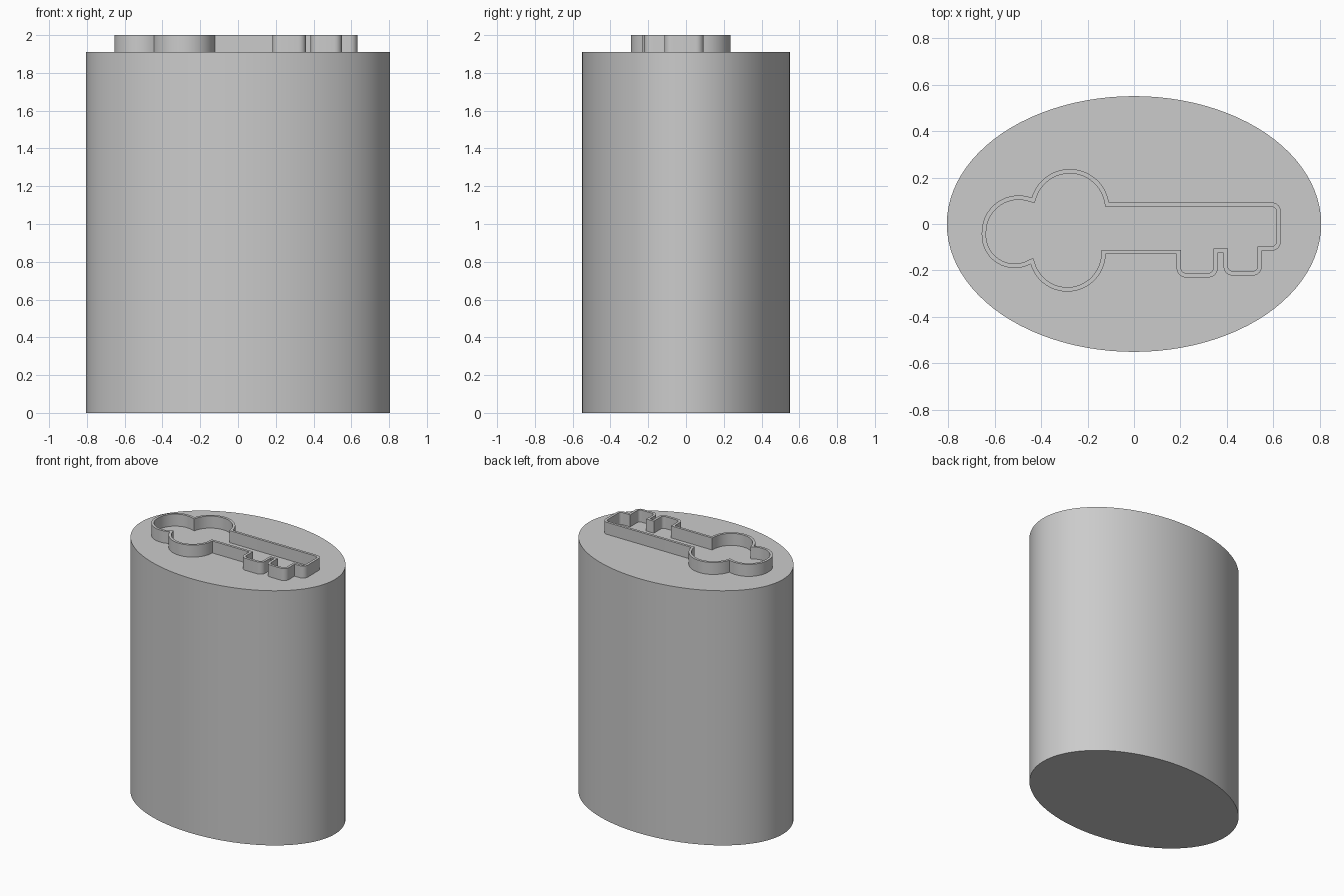
import bpy, bmesh, math
from mathutils import Vector

if "Cube" in bpy.data.objects:
    bpy.data.objects.remove(bpy.data.objects["Cube"])

RX, RY, BODY_TOP, RIM_TOP, WALL = 0.805, 0.55, 1.91, 2.0, 0.019

grey = bpy.data.materials.new("plain grey")
grey.use_nodes = True
colour = (0.6, 0.6, 0.6, 1)
grey.diffuse_color = colour
grey.node_tree.nodes["Principled BSDF"].inputs["Base Color"].default_value = colour


def finish(bm, name):
    bmesh.ops.recalc_face_normals(bm, faces=bm.faces)
    mesh = bpy.data.meshes.new(name)
    bm.to_mesh(mesh)
    bm.free()
    mesh.materials.append(grey)
    ob = bpy.data.objects.new(name, mesh)
    bpy.context.collection.objects.link(ob)
    bpy.ops.object.select_all(action="DESELECT")
    ob.select_set(True)
    bpy.context.view_layer.objects.active = ob
    bpy.ops.object.shade_smooth_by_angle(angle=math.radians(30))
    return ob


def arc(a, m, b, steps):
    """Points on the circular arc from a through m to b."""
    a, m, b = Vector(a), Vector(m), Vector(b)
    d = 2 * (a.x * (m.y - b.y) + m.x * (b.y - a.y) + b.x * (a.y - m.y))
    sa, sm, sb = a.length_squared, m.length_squared, b.length_squared
    c = Vector(((sa * (m.y - b.y) + sm * (b.y - a.y) + sb * (a.y - m.y)) / d,
                (sa * (b.x - m.x) + sm * (a.x - b.x) + sb * (m.x - a.x)) / d))
    start = math.atan2(a.y - c.y, a.x - c.x)
    turn = lambda p: (math.atan2(p.y - c.y, p.x - c.x) - start) % math.tau
    sweep = turn(b)
    if turn(m) > sweep:
        sweep -= math.tau
    r = (a - c).length
    return [c + r * Vector((math.cos(start + sweep * i / steps),
                            math.sin(start + sweep * i / steps)))
            for i in range(steps + 1)]


def fillet(prev, p, nxt, r):
    """Round one right-angled corner."""
    prev, p, nxt = Vector(prev), Vector(p), Vector(nxt)
    u, v = (prev - p).normalized() * r, (nxt - p).normalized() * r
    return arc(p + u, p + (u + v) * (1 - math.sqrt(0.5)), p + v, 6)


# Oval body
bm = bmesh.new()
bmesh.ops.create_cone(bm, cap_ends=True, segments=96, radius1=1, radius2=1, depth=BODY_TOP)
bmesh.ops.scale(bm, vec=(RX, RY, 1), verts=bm.verts)
bmesh.ops.translate(bm, vec=(0, 0, BODY_TOP / 2), verts=bm.verts)
finish(bm, "oval_body")

# Key outline, clockwise: upper bow, shank and teeth, lower bow, end lobe
notch_top, notch_low, tip = (-0.44, 0.113), (-0.445, -0.172), (-0.655, -0.04)
shank_top, shank_low = (-0.108, 0.093), (-0.122, -0.13)
blade = [  # x, y, corner radius
    (0.632, 0.093, 0.04), (0.632, -0.115, 0.04), (0.55, -0.115, 0),
    (0.55, -0.222, 0.04), (0.385, -0.222, 0.04), (0.385, -0.124, 0),
    (0.36, -0.124, 0), (0.36, -0.23, 0.04), (0.183, -0.23, 0.04), (0.183, -0.13, 0)]

outline = arc(notch_top, (-0.286, 0.236), shank_top, 24)
corners = [shank_top] + [c[:2] for c in blade] + [shank_low]
for i, (x, y, r) in enumerate(blade):
    outline += fillet(corners[i], (x, y), corners[i + 2], r) if r else [Vector((x, y))]
outline += arc(shank_low, (-0.305, -0.29), notch_low, 24)
outline += arc(notch_low, (-0.57, -0.178), tip, 14)[1:]
outline += arc(tip, (-0.605, 0.08), notch_top, 14)[1:-1]


def inset(points, dist):
    """Mitred inward offset of a clockwise loop."""
    result = []
    for i, p in enumerate(points):
        d1 = (p - points[i - 1]).normalized()
        d2 = (points[(i + 1) % len(points)] - p).normalized()
        n1, n2 = Vector((d1.y, -d1.x)), Vector((d2.y, -d2.x))
        result.append(p + (n1 + n2) * dist / (1 + n1.dot(n2)))
    return result


# Raised key-shaped rim
bm = bmesh.new()
inner = inset(outline, WALL)
rings = [[bm.verts.new((p.x, p.y, z)) for p in loop]
         for loop, z in ((outline, BODY_TOP), (outline, RIM_TOP),
                         (inner, RIM_TOP), (inner, BODY_TOP))]
for k, ring in enumerate(rings):
    other = rings[(k + 1) % 4]
    for i in range(len(ring)):
        bm.faces.new((ring[i - 1], ring[i], other[i], other[i - 1]))
finish(bm, "key_rim")
